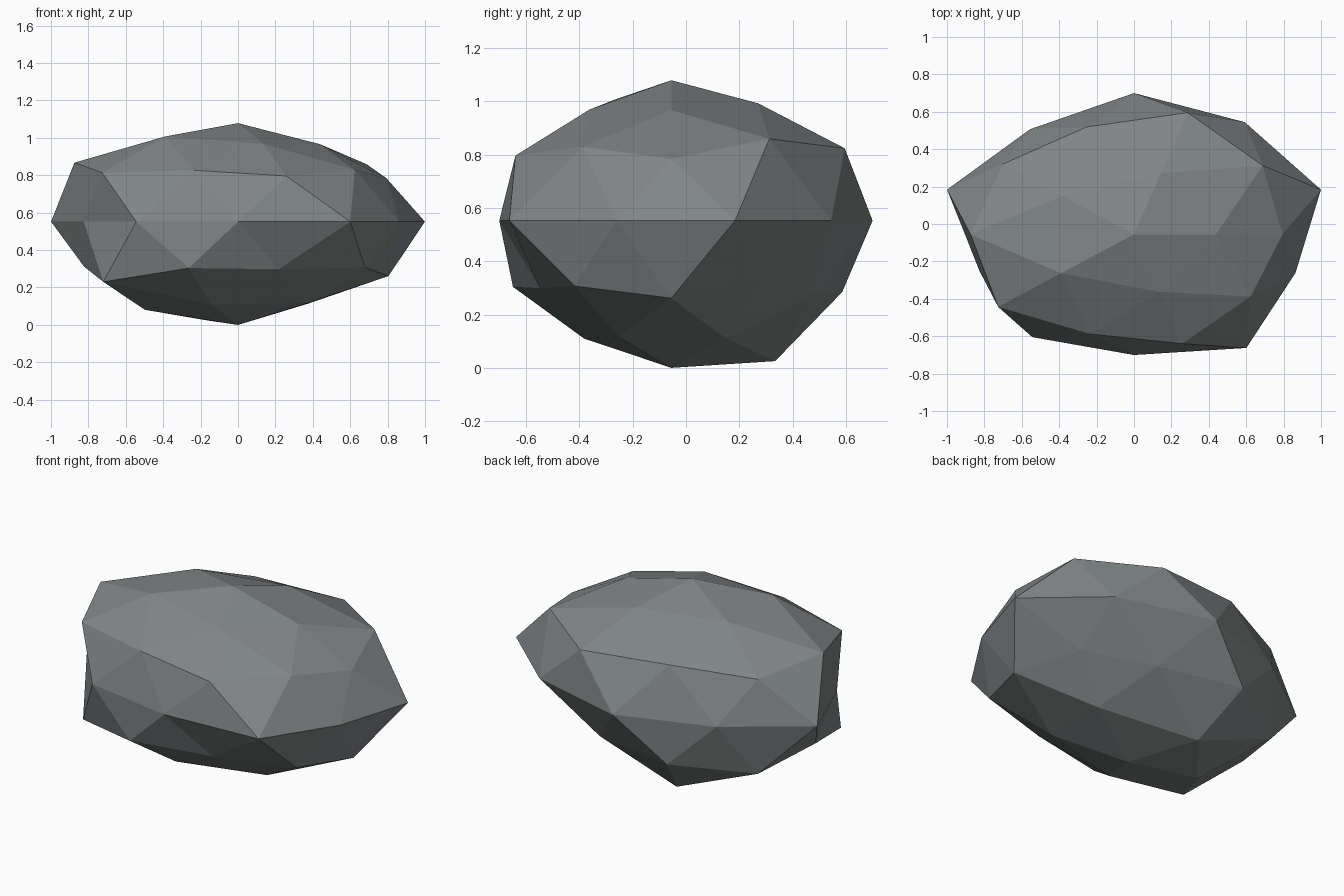
import bpy, bmesh, math

if "Cube" in bpy.data.objects:
    bpy.data.objects.remove(bpy.data.objects["Cube"])

# Radial bulge of each ring of the icosphere: height -> (first azimuth, step, radii)
RINGS = {
    1.0: (0, 360, [.902]),
    .8507: (0, 72, [.834, .886, .90, .917, .838]),
    .5257: (36, 72, [1.0, .965, 1.028, .896, .906]),
    .4472: (0, 72, [.888, 1.04, .97, 1.004, .935]),
    0.0: (18, 36, [1.051, 1.008, 1.027, .945, 1.051, .868, .925, .878, 1.022, .908]),
    -.4472: (36, 72, [.84, 1.025, .92, .95, .938]),
    -.5257: (0, 72, [.946, .90, 1.02, 1.047, .827]),
    -.8507: (36, 72, [.882, 1.06, .948, .89, .875]),
    -1.0: (0, 360, [.945]),
}
SIZE = (1.0, .735, .584)
CENTRE = (0, -.055, .552)


def bulge(co):
    """Radius for the vertex lying in direction co."""
    height = min(RINGS, key=lambda h: abs(h - co.z))
    start, step, radii = RINGS[height]
    azimuth = math.degrees(math.atan2(co.y, co.x))
    return radii[round((azimuth - start) / step) % len(radii)]


# Boulder: low-poly icosphere, pushed in and out, flattened
bm = bmesh.new()
bmesh.ops.create_icosphere(bm, subdivisions=2, radius=1.0)
for v in bm.verts:
    r = bulge(v.co)
    v.co = [CENTRE[i] + v.co[i] * r * SIZE[i] for i in range(3)]
floor = min(v.co.z for v in bm.verts)
for v in bm.verts:
    v.co.z -= floor
for f in bm.faces:
    f.smooth = False
mesh = bpy.data.meshes.new("boulder")
bm.to_mesh(mesh)
bm.free()

# Stone grey
stone = bpy.data.materials.new("stone grey")
stone.diffuse_color = (.216, .235, .235, 1)
stone.use_nodes = True
stone.node_tree.nodes["Principled BSDF"].inputs["Base Color"].default_value = stone.diffuse_color
mesh.materials.append(stone)
bpy.context.collection.objects.link(bpy.data.objects.new("boulder", mesh))
